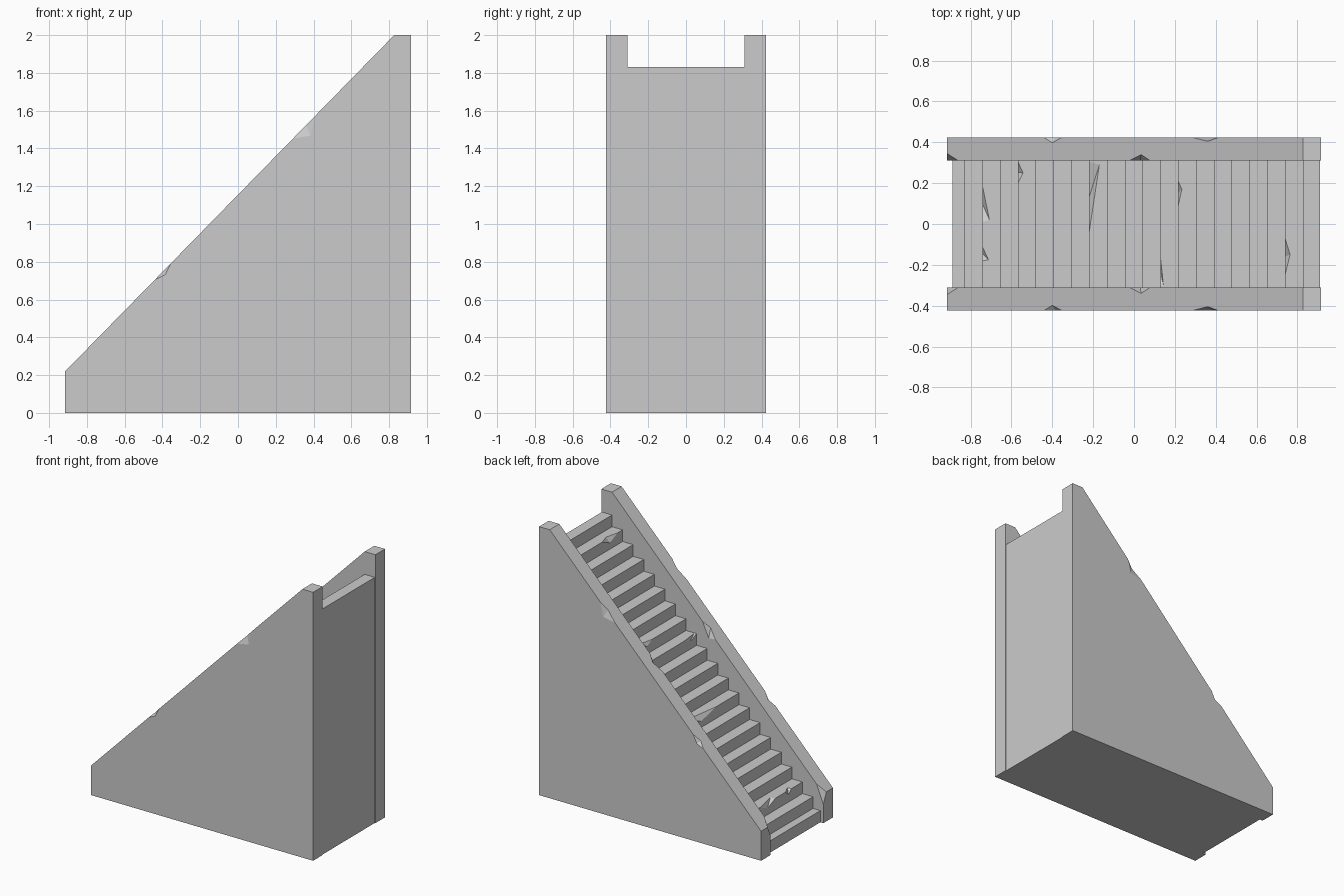
import bpy
import bmesh

if "Cube" in bpy.data.objects:
    bpy.data.objects.remove(bpy.data.objects["Cube"], do_unlink=True)

stone = bpy.data.materials.new("grey_stone")
stone.use_nodes = True
GREY = (0.6, 0.6, 0.6, 1)
stone.diffuse_color = GREY
stone.node_tree.nodes["Principled BSDF"].inputs["Base Color"].default_value = GREY


def build(name, polygons):
    """Make a closed flat-shaded object from polygons that share corners."""
    bm = bmesh.new()
    for poly in polygons:
        bm.faces.new([bm.verts.new(p) for p in poly])
    bmesh.ops.remove_doubles(bm, verts=bm.verts[:], dist=0.0001)
    bmesh.ops.recalc_face_normals(bm, faces=bm.faces[:])
    mesh = bpy.data.meshes.new(name)
    bm.to_mesh(mesh)
    bm.free()
    mesh.materials.append(stone)
    obj = bpy.data.objects.new(name, mesh)
    bpy.context.collection.objects.link(obj)


# Main dimensions
FRONT, BACK, TOP = -0.915, 0.915, 2.0
LOW, CREST = 0.22, 0.827
INNER, OUTER = 0.31, 0.423
SLOPE = (TOP - LOW) / (CREST - FRONT)


def rail_z(x):
    return LOW + (x - FRONT) * SLOPE


# Chips on the rails: start x, end x, notch x, notch depth, low x, drop
OUTER_CHIPS = [(-0.44, -0.355, -0.40, 0.025, -0.385, 0.03),
               (0.29, 0.41, 0.36, 0.018, 0.385, 0.08)]
INNER_CHIPS = [(-0.025, 0.08, 0.035, 0.03, 0.03, 0.06)]


def side_wall(name, s):
    def pt(x, y, z):
        return (x, s * y, z)

    def chipped_edge(chips, y, inward):
        """Edge chains for the top and the side face, plus the chip facets."""
        top, side, facets = [], [], []
        for a, b, cx, depth, dx, drop in chips:
            start, end = pt(a, y, rail_z(a)), pt(b, y, rail_z(b))
            notch = pt(cx, y + inward * depth, rail_z(cx))
            low = pt(dx, y, rail_z(dx) - drop)
            top += [start, notch, end]
            side += [start, low, end]
            facets += [[start, notch, low], [notch, end, low]]
        return top, side, facets

    o_top, o_side, o_facets = chipped_edge(OUTER_CHIPS, OUTER, -1)
    i_top, i_side, i_facets = chipped_edge(INNER_CHIPS, INNER, 1)

    # Outer corners, inner corners and the broken front inner corner
    o = [pt(x, OUTER, z) for x, z in
         [(FRONT, 0), (BACK, 0), (BACK, TOP), (CREST, TOP), (FRONT, LOW)]]
    i = [pt(x, INNER, z) for x, z in
         [(FRONT, 0), (BACK, 0), (BACK, TOP), (CREST, TOP)]]
    broken_top = pt(FRONT, INNER + 0.035, LOW)
    broken_side = pt(-0.86, INNER, rail_z(-0.86))
    broken_low = pt(FRONT, INNER, 0.14)

    build(name, [
        o[:4] + o_side[::-1] + [o[4]],
        i + i_side[::-1] + [broken_side, broken_low],
        [o[4]] + o_top + [o[3], i[3]] + i_top[::-1] + [broken_side, broken_top],
        [o[0], o[4], broken_top, broken_low, i[0]],
        [broken_top, broken_side, broken_low],
        [o[0], o[1], i[1], i[0]],
        [o[1], o[2], i[2], i[1]],
        [o[2], o[3], i[3], i[2]],
    ] + o_facets + i_facets)


side_wall("left_side_wall", 1)
side_wall("right_side_wall", -1)

# Stair block: a short first tread, then even steps with a few chipped noses
STEPS, GO = 21, 0.0872
RISE = 1.83 / STEPS
STAIR_BACK = 0.91
noses = [-0.89] + [-0.83 + GO * k for k in range(STEPS - 1)] + [STAIR_BACK]

# Step number: start y, end y, notch y, notch depth, drop
NOSE_CHIPS = {2: [(-0.18, -0.11, -0.175, 0.03, 0.03), (0.01, 0.19, 0.02, 0.035, 0.04)],
              4: [(0.2, 0.305, 0.25, 0.025, 0.03)],
              8: [(-0.04, 0.305, 0.29, 0.05, 0.04)],
              12: [(-0.305, -0.16, -0.3, 0.015, 0.03)],
              13: [(0.09, 0.21, 0.17, 0.018, 0.03)],
              19: [(-0.25, -0.07, -0.15, 0.025, 0.04)]}

faces, profile = [], [(noses[0], 0)]
below = 0
for n in range(STEPS):
    x, x2, z = noses[n], noses[n + 1], RISE * (n + 1)
    tread, riser = [(x, -INNER, z)], [(x, -INNER, z)]
    for a, b, c, depth, drop in NOSE_CHIPS.get(n, []):
        start, end = (x, a, z), (x, b, z)
        notch, low = (x + depth, c, z), (x, (a + b) / 2, z - drop)
        tread += [start, notch, end]
        riser += [start, low, end]
        faces += [[start, notch, low], [notch, end, low]]
    corner = (x, INNER, z)
    faces.append(tread + [corner, (x2, INNER, z), (x2, -INNER, z)])
    faces.append(riser + [corner, (x, INNER, below), (x, -INNER, below)])
    profile += [(x, z), (x2, z)]
    below = z
profile.append((STAIR_BACK, 0))

# Sides, back and underside of the stair block
for y in (-INNER, INNER):
    faces.append([(x, y, z) for x, z in profile])
for (x1, z1), (x2, z2) in [(profile[-2], profile[-1]), (profile[-1], profile[0])]:
    faces.append([(x1, -INNER, z1), (x1, INNER, z1), (x2, INNER, z2), (x2, -INNER, z2)])
build("stair_steps", faces)
